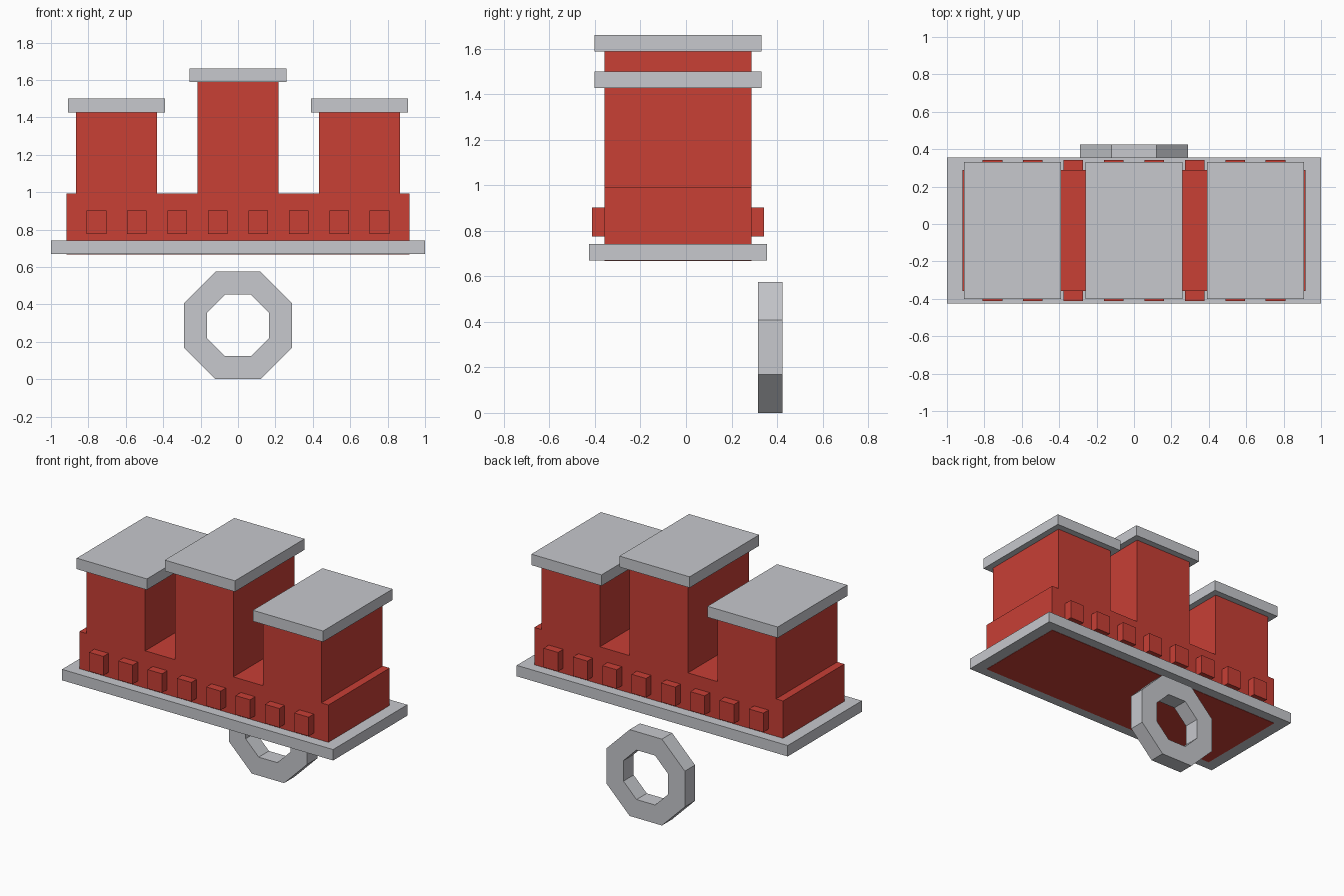
import bpy, bmesh, math

cube = bpy.data.objects.get("Cube")
if cube:
    bpy.data.objects.remove(cube, do_unlink=True)


def make_material(name, rgb):
    mat = bpy.data.materials.new(name)
    mat.use_nodes = True
    mat.diffuse_color = (*rgb, 1)
    mat.node_tree.nodes["Principled BSDF"].inputs["Base Color"].default_value = (*rgb, 1)
    return mat


RED = make_material("brick red", (0.58, 0.05, 0.036))
GRAY = make_material("light gray", (0.57, 0.58, 0.61))


def finish(name, bm, mat):
    bmesh.ops.recalc_face_normals(bm, faces=bm.faces)
    mesh = bpy.data.meshes.new(name)
    bm.to_mesh(mesh)
    bm.free()
    mesh.materials.append(mat)
    obj = bpy.data.objects.new(name, mesh)
    bpy.context.collection.objects.link(obj)
    return obj


def box(name, x, y, z, mat):
    """Box from (low, high) ranges on each axis."""
    bm = bmesh.new()
    bmesh.ops.create_cube(bm, size=1)
    for v in bm.verts:
        v.co = [(a + b) / 2 + c * (b - a) for c, (a, b) in zip(v.co, (x, y, z))]
    return finish(name, bm, mat)


BODY_Y = (-0.358, 0.288)
CAP_Y = (-0.402, 0.332)
PLATE_Z = (0.67, 0.743)
LEDGE = 0.992
CAP_HEIGHT = 0.073
TOWERS = [("right", -0.65, 1.427), ("middle", 0, 1.588), ("left", 0.65, 1.427)]

# Base plate
box("base_plate", (-1, 1), (-0.426, 0.356), PLATE_Z, GRAY)

# Body with three towers, one stepped outline extruded front to back;
# its underside shows through the plate
bottom = PLATE_Z[0] - 0.002
outline = [(-0.918, bottom), (-0.918, LEDGE)]
for side, cx, top in TOWERS:
    l, r = cx - 0.216, cx + 0.216
    outline += [(l, LEDGE), (l, top), (r, top), (r, LEDGE)]
outline += [(0.918, LEDGE), (0.918, bottom)]
bm = bmesh.new()
face = bm.faces.new([bm.verts.new((x, BODY_Y[0], z)) for x, z in outline])
extruded = bmesh.ops.extrude_face_region(bm, geom=[face])["geom"]
bmesh.ops.translate(bm, vec=(0, BODY_Y[1] - BODY_Y[0], 0),
                    verts=[g for g in extruded if isinstance(g, bmesh.types.BMVert)])
finish("tower_body", bm, RED)

# Tower caps
for side, cx, top in TOWERS:
    box(side + "_tower_cap", (cx - 0.259, cx + 0.259), CAP_Y, (top, top + CAP_HEIGHT), GRAY)

# Rows of small blocks along the front and back
for i in range(8):
    cx = (i - 3.5) * 0.2164
    for side, y in (("front", (-0.413, BODY_Y[0])), ("back", (BODY_Y[1], 0.343))):
        box(f"{side}_block_{i + 1}", (cx - 0.053, cx + 0.053), y, (0.776, 0.903), RED)

# Octagonal ring hanging below the back edge
bm = bmesh.new()
loops = []
for apothem, y in ((0.288, 0.316), (0.288, 0.424), (0.165, 0.424), (0.165, 0.316)):
    radius = apothem / math.cos(math.pi / 8)
    angles = [(k + 0.5) * math.pi / 4 for k in range(8)]
    loops.append([bm.verts.new((radius * math.cos(a), y, 0.288 + radius * math.sin(a)))
                  for a in angles])
for a, b in zip(loops, loops[1:] + loops[:1]):
    for k in range(8):
        n = (k + 1) % 8
        bm.faces.new((a[k], a[n], b[n], b[k]))
finish("octagon_ring", bm, GRAY)
